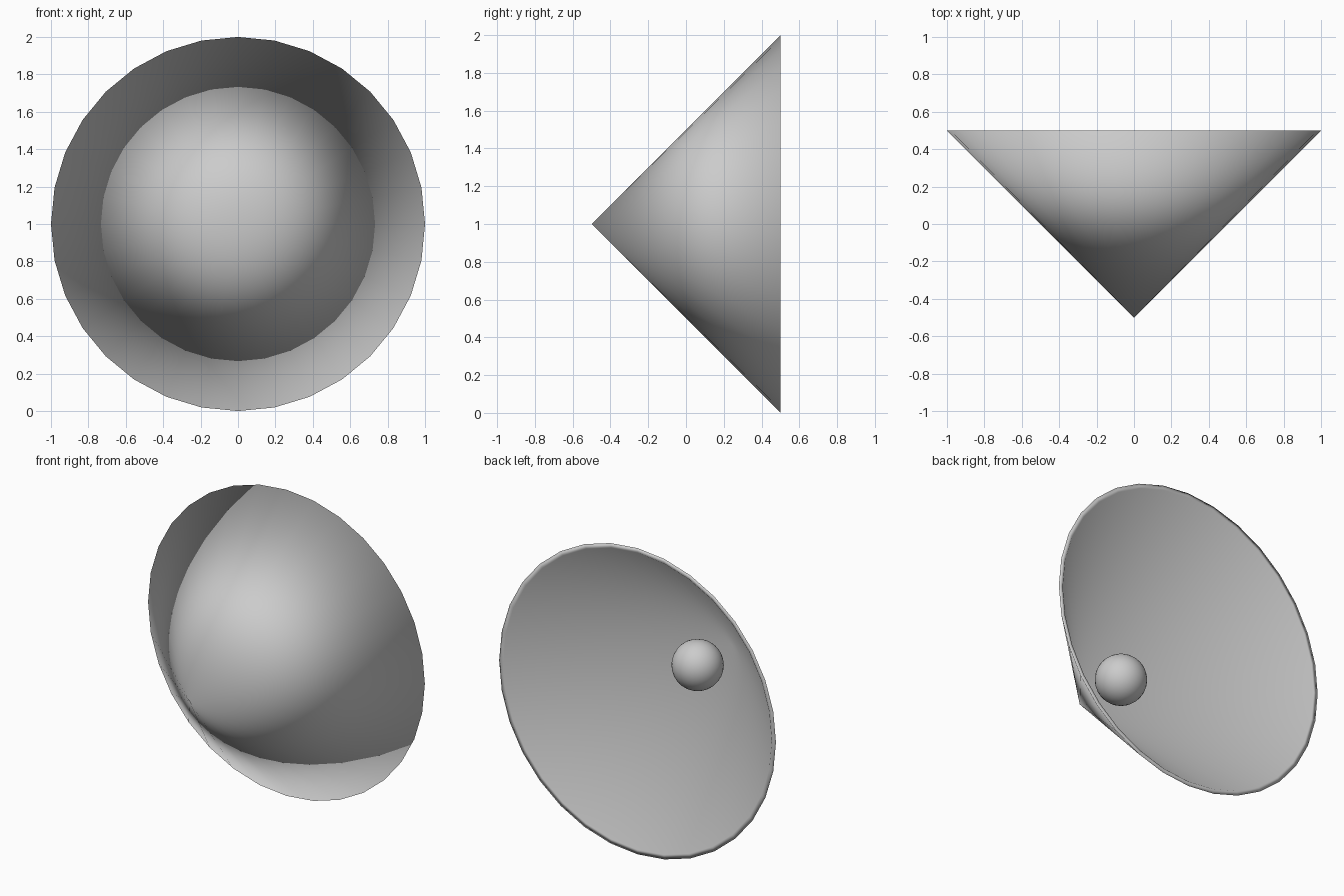
import bpy, bmesh, math
from mathutils import Matrix, Vector

if "Cube" in bpy.data.objects:
    bpy.data.objects.remove(bpy.data.objects["Cube"])

SIDES = 32


def add_object(name, bm):
    bmesh.ops.recalc_face_normals(bm, faces=bm.faces)
    for f in bm.faces:
        f.smooth = True
    mesh = bpy.data.meshes.new(name)
    bm.to_mesh(mesh)
    bm.free()
    obj = bpy.data.objects.new(name, mesh)
    bpy.context.collection.objects.link(obj)
    return obj


# Conical shade: thin-walled profile (radius, y) spun around the y axis, open at the back
bm = bmesh.new()
profile = [(0, -0.5), (1, 0.5), (0.97, 0.5), (0, -0.47)]
verts = [bm.verts.new((0, y, 1 + r)) for r, y in profile]
edges = [bm.edges.new(pair) for pair in zip(verts, verts[1:])]
bmesh.ops.spin(bm, geom=verts + edges, cent=Vector((0, 0, 1)), axis=Vector((0, 1, 0)),
               angle=math.tau, steps=SIDES, use_duplicate=False)
bmesh.ops.remove_doubles(bm, verts=bm.verts, dist=1e-4)
add_object("cone_shade", bm)

# Ball floating on the axis inside the shade
bm = bmesh.new()
bmesh.ops.create_uvsphere(bm, u_segments=32, v_segments=16, radius=0.155,
                          matrix=Matrix.Translation((0, -0.12, 1)))
add_object("inner_ball", bm)
